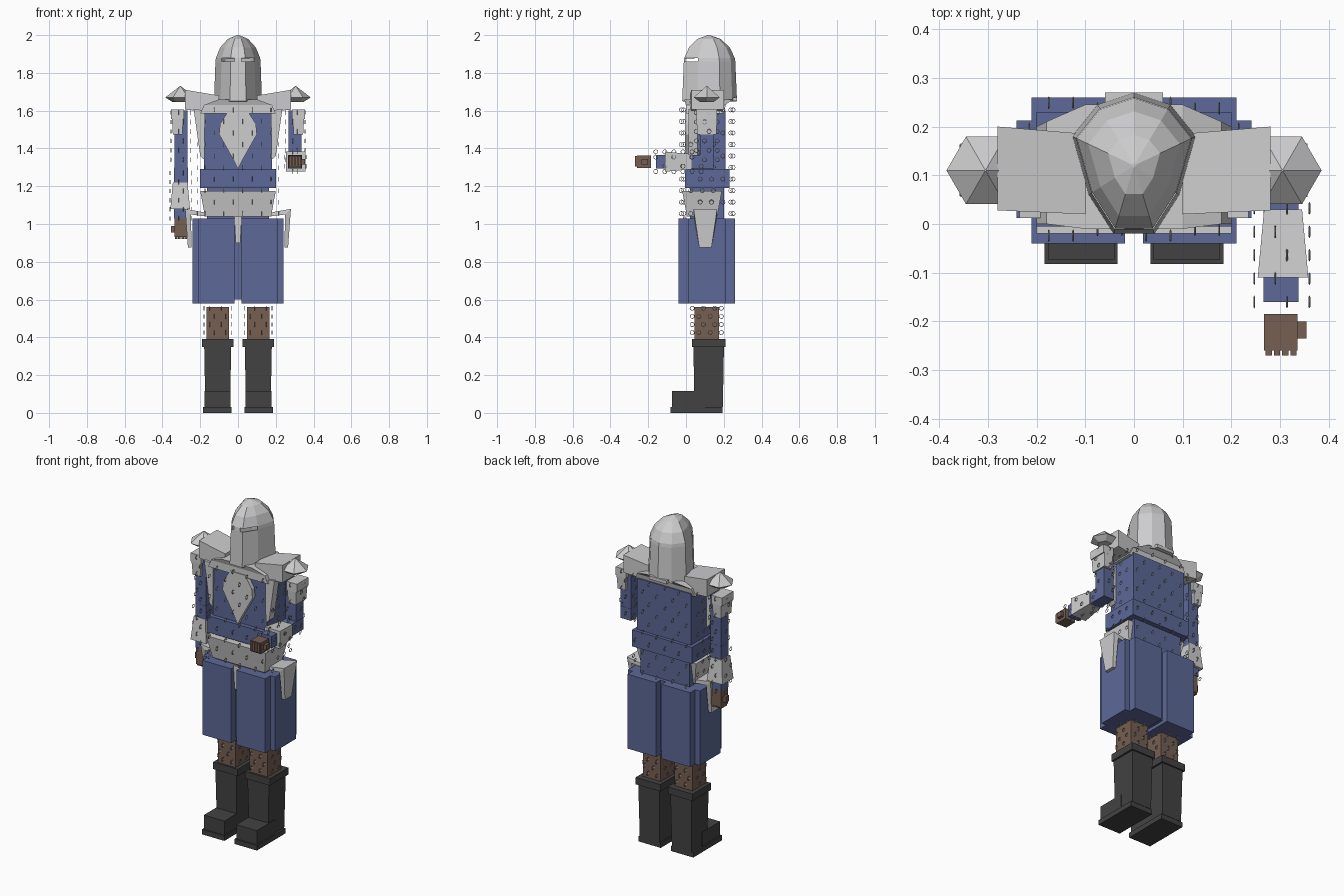
import bpy, bmesh
from math import sin, cos, tau

cube = bpy.data.objects.get("Cube")
if cube:
    bpy.data.objects.remove(cube)


def material(name, r, g, b):
    m = bpy.data.materials.new(name)
    m.use_nodes = True
    m.diffuse_color = (r, g, b, 1)
    m.node_tree.nodes["Principled BSDF"].inputs["Base Color"].default_value = (r, g, b, 1)
    return m


steel = material("steel", .61, .61, .62)
blue = material("blue cloth", .11, .14, .31)
leather = material("brown leather", .18, .115, .085)
black = material("black leather", .055, .055, .055)
iron = material("ring iron", .5, .5, .5)


def finish(bm, name, mat, closed=True):
    if closed:
        bmesh.ops.recalc_face_normals(bm, faces=bm.faces)
    me = bpy.data.meshes.new(name)
    bm.to_mesh(me)
    bm.free()
    me.materials.append(mat)
    ob = bpy.data.objects.new(name, me)
    bpy.context.collection.objects.link(ob)
    return ob


def loft(name, mat, loops, place=lambda p: p, cap=True):
    """Skin matching point loops into one part."""
    bm = bmesh.new()
    rows = [[bm.verts.new(place(p)) for p in loop] for loop in loops]
    for a, b in zip(rows, rows[1:]):
        for i in range(len(a)):
            j = (i + 1) % len(a)
            bm.faces.new((a[i], a[j], b[j], b[i]))
    if cap:
        bm.faces.new(rows[0])
        bm.faces.new(rows[-1])
    return finish(bm, name, mat)


def rect(x0, x1, y0, y1, z):
    return [(x0, y0, z), (x1, y0, z), (x1, y1, z), (x0, y1, z)]


def box(name, mat, x0, x1, y0, y1, z0, z1, flare=0, place=lambda p: p):
    """Box whose top grows (or shrinks) sideways by flare."""
    top = rect(x0 - flare, x1 + flare, y0 - flare, y1 + flare, z1)
    return loft(name, mat, [rect(x0, x1, y0, y1, z0), top], place)


def plate(name, mat, outline, y0, y1):
    return loft(name, mat, [[(x, y, z) for x, z in outline] for y in (y0, y1)])


def flip(s):
    return lambda p: (s * p[0], p[1], p[2])


def rings(name, centres, radius=.011, tube=.0022):
    """Loose mail rings, all facing sideways."""
    bm = bmesh.new()
    for cx, cy, cz in centres:
        grid = []
        for i in range(8):
            u = tau * i / 8
            grid.append([])
            for j in range(3):
                v = tau * j / 3
                r = radius + tube * cos(v)
                grid[-1].append(bm.verts.new((cx + tube * sin(v), cy + r * cos(u), cz + r * sin(u))))
        for i in range(8):
            for j in range(3):
                k, n = (i + 1) % 8, (j + 1) % 3
                bm.faces.new((grid[i][j], grid[k][j], grid[k][n], grid[i][n]))
    finish(bm, name, iron)


# Helmet: open shell with eye slits left out of the thin row
half = [(.021, -.02), (.042, -.02), (.093, .06), (.127, .18), (.075, .245)]
plan = half + [(0, .27)] + [(-x, y) for x, y in reversed(half)]
levels = [(1.65, 1), (1.86, .94), (1.88, .92), (1.935, .74), (1.98, .42), (2.0, .03)]
bm = bmesh.new()
rows = [[bm.verts.new((x * s, .12 + (y - .12) * s, z)) for x, y in plan] for z, s in levels]
for r, (a, b) in enumerate(zip(rows, rows[1:])):
    for i in range(len(plan)):
        j = (i + 1) % len(plan)
        slit = r == 1 and i in (0, 1, len(plan) - 2, len(plan) - 3)
        if not slit:
            bm.faces.new((a[i], a[j], b[j], b[i]))
bm.faces.new(rows[-1])
helmet = finish(bm, "helmet", steel)
wall = helmet.modifiers.new("wall", "SOLIDIFY")
wall.thickness = .008
wall.offset = -1
box("helmet_neck_rim", steel, -.06, .06, .245, .27, 1.65, 1.67)

# Torso
box("torso", blue, -.18, .18, .02, .21, 1.28, 1.6)
box("belt", blue, -.2, .2, -.005, .23, 1.19, 1.29)
box("lower_torso", blue, -.165, .165, .02, .2, 1.02, 1.2)
box("waist_plate", steel, -.175, .175, .005, .165, 1.04, 1.175, .025)
loft("collar", steel, [rect(-.2, .2, .0, .2, 1.585), rect(-.18, .18, .0, .21, 1.63),
                       rect(-.1, .1, -.01, .245, 1.66)])

# Chest plate and side lappets
right = [(.03, 1.35), (.1, 1.475), (.095, 1.53), (.05, 1.6)]
plate("chest_plate", steel, [(0, 1.29)] + right + [(-x, z) for x, z in reversed(right)], -.005, .03)
for s, side in ((1, "left"), (-1, "right")):
    plate(side + "_chest_lappet", steel,
          [(s * .175, 1.6), (s * .235, 1.61), (s * .2, 1.36), (s * .178, 1.34)], .012, .06)

# Skirt with a split down the middle
box("skirt_core", blue, -.02, .02, .0, .22, .6, 1.03)
plate("front_tongue", steel, [(-.02, 1.04), (.02, 1.04), (.012, .9), (-.012, .9)], -.015, -.003)

for s, side in ((1, "left"), (-1, "right")):
    m = flip(s)
    box(side + "_skirt_panel", blue, .018, .21, -.04, .26, .58, 1.03, 0, m)
    box(side + "_skirt_side", blue, .1, .241, .012, .212, .58, 1.03, 0, m)

    # Hip guard folds out from the waist and hangs down
    loft(side + "_hip_guard", steel, [
        [(.17, .05, 1.04), (.17, .16, 1.04), (.17, .16, 1.06), (.17, .05, 1.06)],
        [(.25, .04, 1.05), (.25, .165, 1.05), (.28, .165, 1.08), (.28, .04, 1.08)],
        [(.245, .07, .875), (.245, .135, .875), (.265, .135, .875), (.265, .07, .875)]], m)

    # Shoulder slab with a six-sided boss
    loft(side + "_shoulder_slab", steel, [
        [(x, y0, z0), (x, y1, z0), (x, y1, z1), (x, y0, z1)]
        for x, y0, y1, z0, z1 in ((.1, .02, .185, 1.59, 1.68), (.28, .028, .2, 1.605, 1.71))], m)
    loft(side + "_shoulder_boss", steel, [
        [(.305 + r * cos(tau * i / 6), .11 + r * sin(tau * i / 6), z) for i in range(6)]
        for z, r in ((1.645, .04), (1.67, .08), (1.73, .002))], m)

    # Upper arm
    box(side + "_upper_arm", blue, .267, .337, .075, .145, 1.295, 1.6, 0, m)
    box(side + "_arm_guard", steel, .295, .345, .06, .16, 1.475, 1.56, .005, m)
    box(side + "_arm_guard_top", steel, .285, .356, .055, .165, 1.555, 1.605, 0, m)

    # Forearm: the left one is bent forward, the right one hangs
    def forearm(p, s=s):
        x, c, d = p
        return (s * x, .11 - d, 1.33 + c) if s > 0 else (s * x, .11 + c, 1.3 - d)

    box(side + "_forearm", blue, .266, .338, -.036, .036, -.036 if s > 0 else 0, .27, 0, forearm)
    box(side + "_bracer", steel, .267, .345, -.04, .04, .08, .22, .013, forearm)
    box(side + "_hand", leather, .267, .336, -.033, .033, .295 if s > 0 else .27, .37, 0, forearm)
    for i in range(4):
        x = .27 + i * .017
        box(side + "_finger_" + str(i + 1), leather, x, x + .013, -.025, .03, .365, .38, 0, forearm)
    box(side + "_thumb", leather, .33, .354, -.015, .015, .31, .345, 0, forearm)

    # Leg and boot
    box(side + "_leg", leather, .047, .167, .045, .175, .37, .56, 0, m)
    box(side + "_boot_cuff", black, .025, .19, .033, .21, .35, .392, 0, m)
    box(side + "_boot_shaft", black, .042, .173, .045, .195, .03, .355, .006, m)
    box(side + "_boot_foot", black, .04, .177, -.073, .1, .03, .115, 0, m)
    box(side + "_boot_sole", black, .034, .184, -.082, .193, 0, .03, 0, m)

    # Mail rings around arm and leg
    arm, lower, leg = [], [], []
    for k in range(6):
        z = 1.34 + k * .05
        t = .012 if k % 2 else -.012
        arm += [(s * (.302 + t), .055, z), (s * (.302 + t), .165, z),
                (s * .355, .11 + t, z), (s * .25, .11 + t, z)]
        d = .03 + k * .048
        lower += [forearm(p) for p in ((.302 + t, -.052, d), (.302 + t, .052, d),
                                       (.36, t * 2, d), (.247, t * 2, d))]
    for k in range(4):
        z = .425 + k * .043
        t = .012 if k % 2 else -.012
        for o in (-.03, .03):
            leg += [(s * (.107 + o + t), .033, z), (s * (.107 + o + t), .187, z),
                    (s * .18, .11 + o + t, z), (s * .035, .11 + o + t, z)]
    rings(side + "_upper_arm_rings", arm)
    rings(side + "_forearm_rings", lower)
    rings(side + "_leg_rings", leg)

# Mail rings around the torso
mail = []
for k in range(10):
    z = 1.055 + k * .061
    t = .025 if k % 2 else -.025
    for i in range(4):
        x = -.15 + i * .1 + t
        off = .012 * (i % 2)
        mail += [(x, -.024 + off, z), (x, .249 - off, z)]
    for s in (-1, 1):
        mail += [(s * .215, y + t, z) for y in (.05, .11, .17)]
rings("torso_rings", mail)
